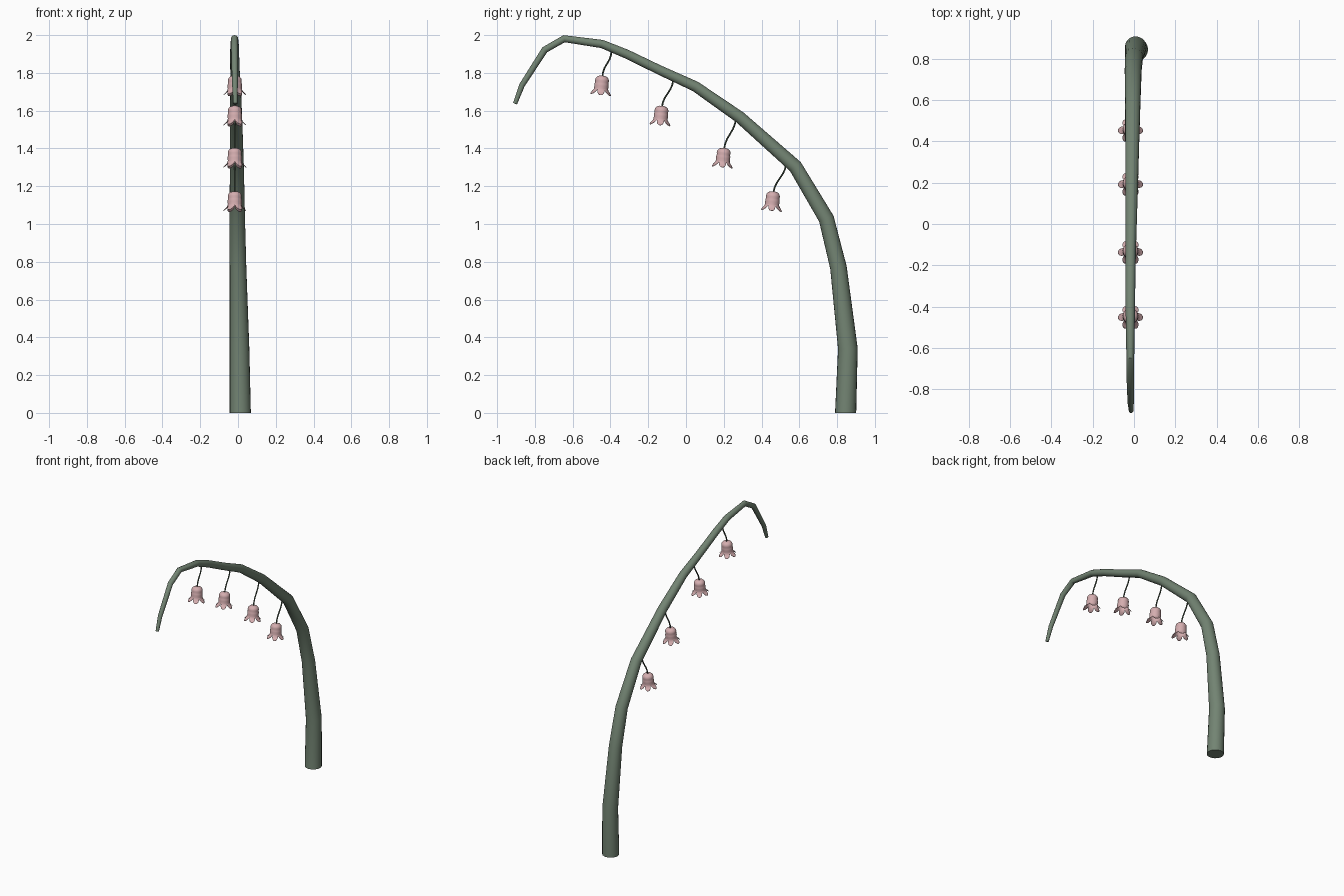
import bpy, bmesh, math
from mathutils import Vector, Matrix

if "Cube" in bpy.data.objects:
    bpy.data.objects.remove(bpy.data.objects["Cube"])


def material(name, rgb):
    m = bpy.data.materials.new(name)
    m.diffuse_color = (*rgb, 1)
    m.use_nodes = True
    m.node_tree.nodes["Principled BSDF"].inputs["Base Color"].default_value = m.diffuse_color
    return m


GREEN = material("stem green", (0.17, 0.23, 0.17))
DARK = material("stalk green", (0.07, 0.10, 0.07))
PINK = material("petal pink", (0.66, 0.42, 0.43))


def smooth(ob, angle):
    bpy.ops.object.select_all(action='DESELECT')
    ob.select_set(True)
    bpy.context.view_layer.objects.active = ob
    bpy.ops.object.shade_smooth_by_angle(angle=math.radians(angle))


def tube(name, pts, mat, sides):
    """Tapered tube through (x, y, z, radius) points, capped at both ends."""
    bm = bmesh.new()
    pos = [Vector(p[:3]) for p in pts]
    rings = []
    for i, p in enumerate(pts):
        a, b = pos[max(i - 1, 0)], pos[min(i + 1, len(pts) - 1)]
        d1 = (pos[i] - a).normalized()
        d2 = (b - pos[i]).normalized()
        t = (d1 + d2).normalized()
        if p[2] == 0:
            t = Vector((0, 0, 1))          # flat foot on the floor
        u = (Vector((1, 0, 0)) - t * t.x).normalized()
        v = t.cross(u)
        rings.append([bm.verts.new(pos[i] + p[3] * (u * math.cos(k * math.tau / sides)
                                                    + v * math.sin(k * math.tau / sides)))
                      for k in range(sides)])
    for r, s in zip(rings, rings[1:]):
        for k in range(sides):
            j = (k + 1) % sides
            bm.faces.new((r[k], r[j], s[j], s[k]))
    bm.faces.new(rings[0][::-1])
    bm.faces.new(rings[-1])
    me = bpy.data.meshes.new(name)
    bm.to_mesh(me)
    bm.free()
    me.materials.append(mat)
    ob = bpy.data.objects.new(name, me)
    bpy.context.collection.objects.link(ob)
    smooth(ob, 30)
    return ob


# Arching main stem
tube("stem", [(0.012, 0.845, 0, 0.056), (0.008, 0.857, 0.34, 0.052),
              (0.000, 0.807, 0.77, 0.044), (-0.004, 0.743, 1.028, 0.041),
              (-0.006, 0.579, 1.304, 0.037), (-0.010, 0.285, 1.565, 0.032),
              (-0.013, 0.050, 1.728, 0.028), (-0.016, -0.140, 1.815, 0.025),
              (-0.018, -0.315, 1.900, 0.024), (-0.018, -0.445, 1.953, 0.022),
              (-0.018, -0.645, 1.981, 0.019), (-0.018, -0.748, 1.922, 0.018),
              (-0.016, -0.868, 1.735, 0.015), (-0.014, -0.905, 1.637, 0.011)], GREEN, 20)


def bell(name, top, tilt):
    """Hanging bell: domed crown, waist, and pointed petals flaring at the mouth."""
    petals, seg = 6, 48
    crown = [(0.013, 0), (0.026, -0.005), (0.034, -0.014), (0.037, -0.026),
             (0.035, -0.035), (0.037, -0.042), (0.038, -0.055), (0.037, -0.068)]
    bm = bmesh.new()
    rings = []
    for r, z in crown:
        rings.append([bm.verts.new((r * math.cos(k * math.tau / seg),
                                    r * math.sin(k * math.tau / seg), z)) for k in range(seg)])
    # petal lobes: longest and widest at the middle of each petal
    for f in (0.3, 0.6, 0.85, 1.0):
        ring = []
        for k in range(seg):
            a = k * math.tau / seg
            lobe = abs(math.cos(a * petals / 2)) ** 0.8
            r = 0.037 + 0.024 * lobe * f ** 1.8
            ring.append(bm.verts.new((r * math.cos(a), r * math.sin(a),
                                      -0.068 - f * (0.006 + 0.028 * lobe))))
        rings.append(ring)
    for r, s in zip(rings, rings[1:]):
        for k in range(seg):
            j = (k + 1) % seg
            bm.faces.new((r[k], s[k], s[j], r[j]))
    bm.faces.new(rings[0])
    me = bpy.data.meshes.new(name)
    bm.transform(Matrix.Translation(top) @ Matrix.Rotation(tilt, 4, 'X'))
    bm.to_mesh(me)
    bm.free()
    me.materials.append(PINK)
    ob = bpy.data.objects.new(name, me)
    bpy.context.collection.objects.link(ob)
    mod = ob.modifiers.new("thickness", 'SOLIDIFY')
    mod.thickness = 0.002
    smooth(ob, 40)


# Four stalks with bells: stem point (y, z), then bell top (y, z)
X = -0.017
for n, (y0, z0, y1, z1) in enumerate([(-0.395, 1.915, -0.442, 1.785), (-0.068, 1.760, -0.127, 1.625),
                                      (0.264, 1.555, 0.202, 1.402), (0.530, 1.315, 0.463, 1.172)]):
    path = []
    for i in range(7):
        t = i / 6
        wiggle = 0.006 * math.sin(t * math.tau)
        path.append((X, y0 + (y1 - y0) * t + wiggle, z0 + (z1 - z0 - 0.004) * t, 0.0045))
    tube(f"stalk_{n + 1}", path, DARK, 8)
    bell(f"bell_{n + 1}", Vector((X, y1, z1)), math.radians(-6))
